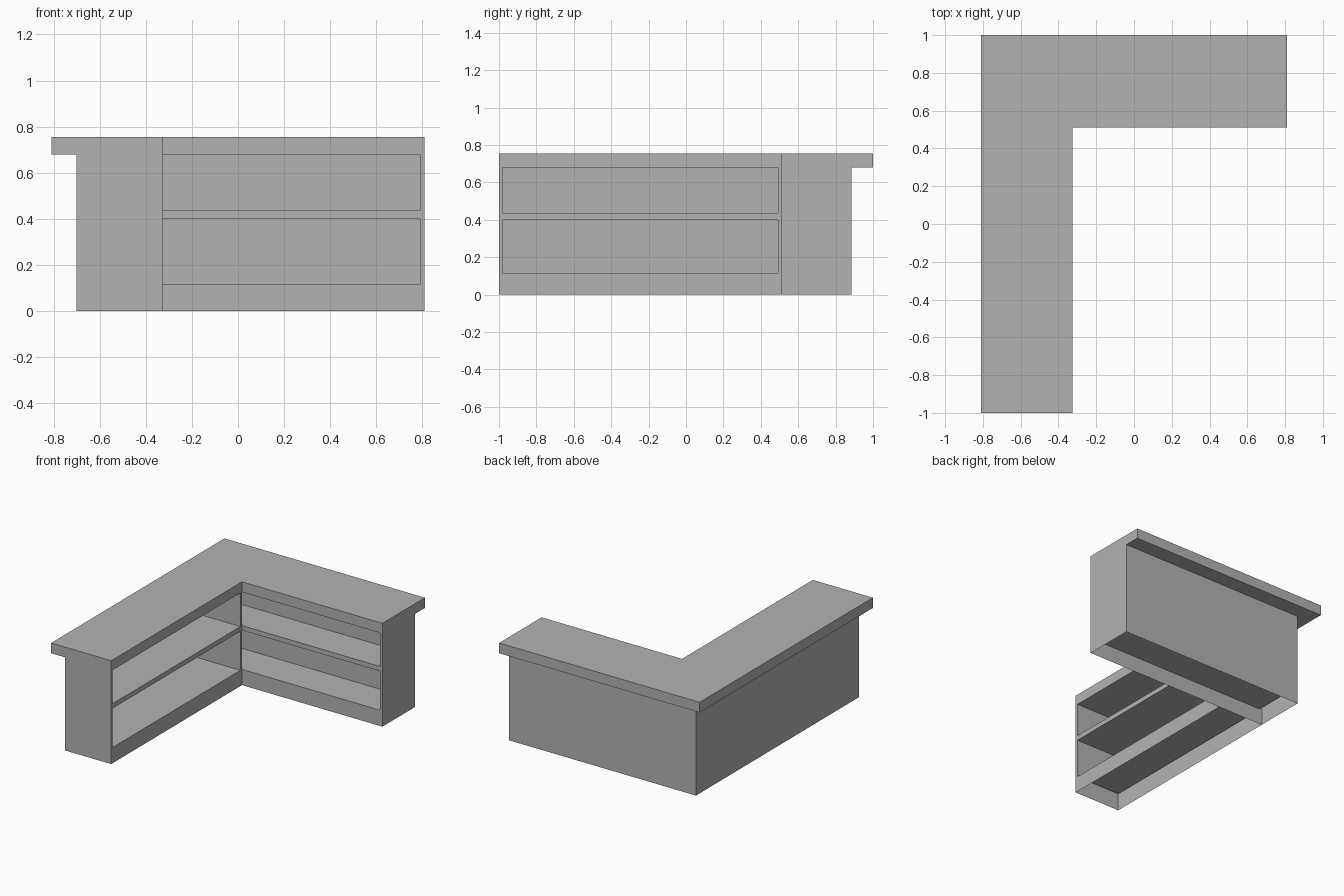
import bpy
import bmesh
from mathutils import Vector

cube = bpy.data.objects.get("Cube")
if cube:
    bpy.data.objects.remove(cube, do_unlink=True)

# Single flat grey
grey = bpy.data.materials.new("plain_grey")
grey.use_nodes = True
colour = (0.45, 0.45, 0.45, 1)
grey.diffuse_color = colour
grey.node_tree.nodes["Principled BSDF"].inputs["Base Color"].default_value = colour

TOP, UNDER = 0.755, 0.68          # countertop heights
BODY = 0.375                      # cabinet depth
SHELVES = ((0.115, 0.40), (0.435, UNDER))
INNER_X, INNER_Y = -0.325, 0.51   # inside corner of the L


def finish(bm, name):
    bmesh.ops.remove_doubles(bm, verts=bm.verts, dist=0.0001)
    bmesh.ops.recalc_face_normals(bm, faces=bm.faces)
    mesh = bpy.data.meshes.new(name)
    bm.to_mesh(mesh)
    bm.free()
    mesh.materials.append(grey)
    obj = bpy.data.objects.new(name, mesh)
    bpy.context.collection.objects.link(obj)
    return obj


def cabinet(name, origin, along, inward, length, margin, pocket):
    """Shell open underneath, with two shelf recesses in its front."""
    bm = bmesh.new()
    origin, along, inward = Vector(origin), Vector(along), Vector(inward)

    def quad(*corners):
        bm.faces.new([bm.verts.new(origin + along * u + inward * v + Vector((0, 0, z)))
                      for u, v, z in corners])

    def upright(u0, v0, u1, v1, z0, z1):
        quad((u0, v0, z0), (u1, v1, z0), (u1, v1, z1), (u0, v0, z1))

    def level(u0, u1, depth, z):
        quad((u0, 0, z), (u1, 0, z), (u1, depth, z), (u0, depth, z))

    a, b = margin, length - margin
    levels = [0] + [z for shelf in SHELVES for z in shelf]

    # Front panel: stiles at both ends, rails between the openings
    for z0, z1 in zip(levels, levels[1:]):
        upright(0, 0, a, 0, z0, z1)
        upright(b, 0, length, 0, z0, z1)
        if (z0, z1) not in SHELVES:
            upright(a, 0, b, 0, z0, z1)
        # Outer ends and back
        upright(0, 0, 0, BODY, z0, z1)
        upright(length, 0, length, BODY, z0, z1)
        upright(0, BODY, length, BODY, z0, z1)

    # Recess linings; the countertop closes the upper one
    for z0, z1 in SHELVES:
        level(a, b, pocket, z0)
        if z1 < UNDER:
            level(a, b, pocket, z1)
        upright(a, pocket, b, pocket, z0, z1)
        upright(a, 0, a, pocket, z0, z1)
        upright(b, 0, b, pocket, z0, z1)
    return finish(bm, name)


# Side and back cabinets
cabinet("side_cabinet", (INNER_X, -1, 0), (0, 1, 0), (-1, 0, 0), INNER_Y + 1, 0.018, 0.36)
cabinet("back_cabinet", (INNER_X - BODY, INNER_Y, 0), (1, 0, 0), (0, 1, 0),
        0.81 - INNER_X + BODY, 0.02, 0.27)

# L-shaped countertop overhanging the outer sides
outline = [(-0.81, -1), (INNER_X, -1), (INNER_X, INNER_Y),
           (0.81, INNER_Y), (0.81, 1), (-0.81, 1)]
bm = bmesh.new()
slab = bm.faces.new([bm.verts.new((x, y, UNDER)) for x, y in outline])
ext = bmesh.ops.extrude_face_region(bm, geom=[slab], use_keep_orig=True)
bmesh.ops.translate(bm, vec=(0, 0, TOP - UNDER),
                    verts=[g for g in ext["geom"] if isinstance(g, bmesh.types.BMVert)])
finish(bm, "countertop")
